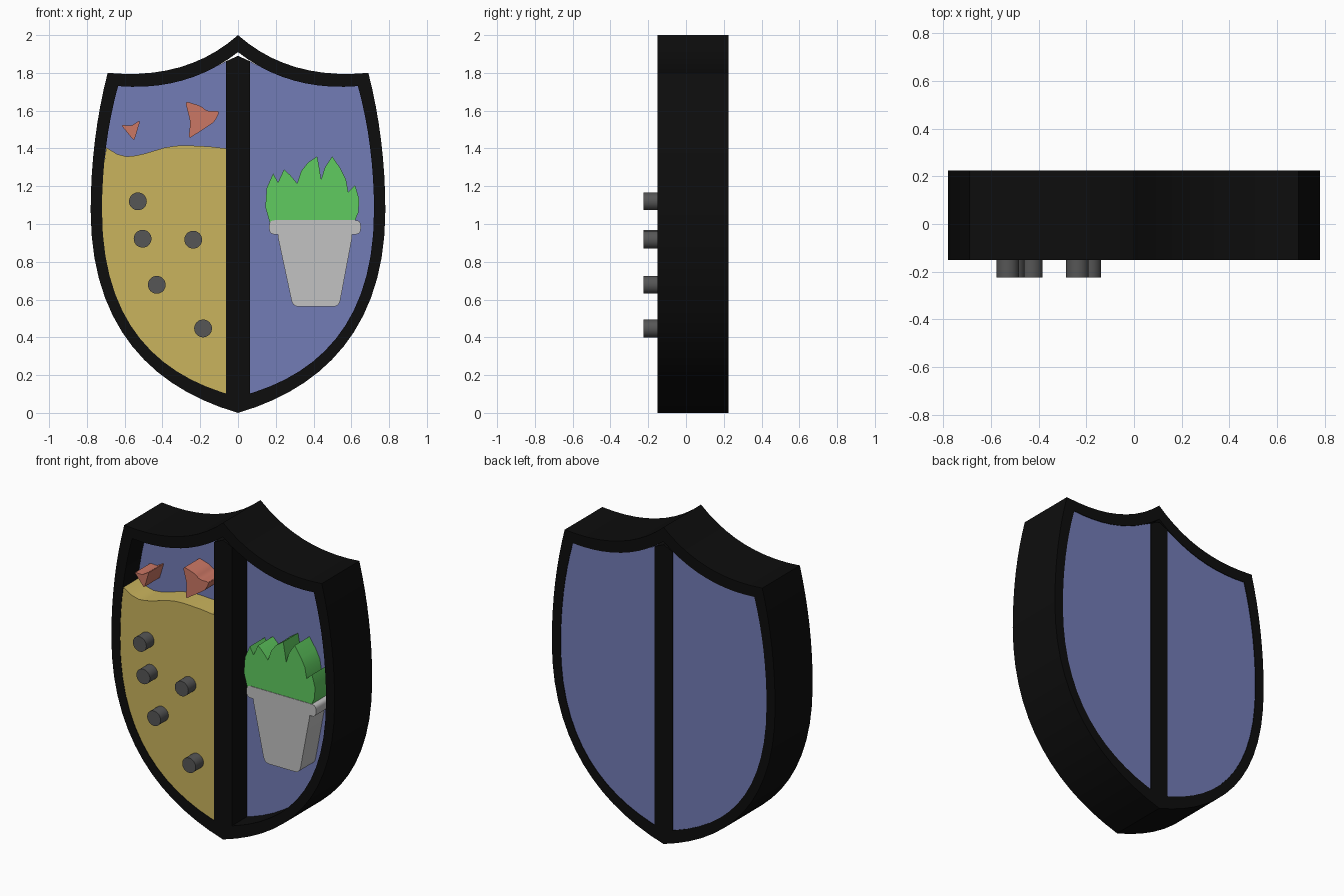
import bpy, bmesh, math
from mathutils import Vector

if "Cube" in bpy.data.objects:
    bpy.data.objects.remove(bpy.data.objects["Cube"], do_unlink=True)

FRONT, PANEL, BACK = -0.15, 0.0, 0.225
BAR = 0.0625


def material(name, rgb):
    m = bpy.data.materials.new(name)
    m.use_nodes = True
    m.diffuse_color = (*rgb, 1)
    m.node_tree.nodes["Principled BSDF"].inputs["Base Color"].default_value = (*rgb, 1)
    return m


black = material("black", (0.004, 0.004, 0.004))
blue = material("slate blue", (0.17, 0.20, 0.47))
yellow = material("sand yellow", (0.59, 0.455, 0.11))
salmon = material("salmon", (0.6, 0.185, 0.13))
green = material("leaf green", (0.117, 0.6, 0.117))
grey = material("light grey", (0.54, 0.54, 0.54))
dark = material("dark grey", (0.093, 0.093, 0.093))


def bezier(points, steps):
    """Sample a Bezier curve of any degree, leaving out its last point."""
    result = []
    for i in range(steps):
        pts = [Vector(p) for p in points]
        while len(pts) > 1:
            pts = [a.lerp(b, i / steps) for a, b in zip(pts, pts[1:])]
        result.append(tuple(pts[0]))
    return result


def rounded(points, radius, steps=5):
    """Replace every corner of a polygon with a small curve."""
    result = []
    for i, p in enumerate(points):
        p, a, b = Vector(p), Vector(points[i - 1]), Vector(points[(i + 1) % len(points)])
        start = p + (a - p).normalized() * radius
        end = p + (b - p).normalized() * radius
        result += bezier([start, p, end], steps) + [tuple(end)]
    return result


def finish(name, bm, mat):
    bmesh.ops.recalc_face_normals(bm, faces=bm.faces)
    mesh = bpy.data.meshes.new(name)
    bm.to_mesh(mesh)
    bm.free()
    mesh.materials.append(mat)
    ob = bpy.data.objects.new(name, mesh)
    bpy.context.collection.objects.link(ob)
    bpy.ops.object.select_all(action="DESELECT")
    ob.select_set(True)
    bpy.context.view_layer.objects.active = ob
    bpy.ops.object.shade_smooth_by_angle(angle=math.radians(25))
    return ob


def prism(name, outline, y0, y1, mat):
    """Extrude an x-z outline from y0 to y1."""
    bm = bmesh.new()
    rings = [[bm.verts.new((x, y, z)) for x, z in outline] for y in (y0, y1)]
    for ring in rings:
        bm.faces.new(ring)
    for i in range(len(outline)):
        bm.faces.new((rings[0][i - 1], rings[0][i], rings[1][i], rings[1][i - 1]))
    return finish(name, bm, mat)


def half_shield(peak, dip, corner, shoulder, side, low, toe, tip):
    """Right half of a shield outline, from the peak down to the tip."""
    return (bezier([peak, dip, corner], 10) + bezier([corner, shoulder, side], 8)
            + bezier([side, low, toe, tip], 14) + [tip])


def mirrored(half):
    return half + [(-x, z) for x, z in half[-2:0:-1]]


outer = half_shield((0, 2), (0.27, 1.76), (0.69, 1.80), (0.78, 1.45),
                    (0.78, 1.07), (0.78, 0.45), (0.45, 0.13), (0, 0))
inner = half_shield((0, 1.91), (0.27, 1.70), (0.635, 1.73), (0.72, 1.42),
                    (0.72, 1.07), (0.72, 0.47), (0.42, 0.19), (0, 0.085))

# Frame: a ring between the two outlines
bm = bmesh.new()
loops = [[bm.verts.new((x, y, z)) for x, z in mirrored(half)]
         for half, y in ((outer, FRONT), (outer, BACK), (inner, BACK), (inner, FRONT))]
for k in range(4):
    a, b = loops[k], loops[(k + 1) % 4]
    for i in range(len(a)):
        bm.faces.new((a[i - 1], a[i], b[i], b[i - 1]))
finish("shield_frame", bm, black)

# Centre bar with a pointed top just short of the frame
prism("centre_bar", [(-BAR, 0.08), (0, 0.06), (BAR, 0.08), (BAR, 1.862), (0, 1.89), (-BAR, 1.862)],
      FRONT, BACK, black)

# Blue panels on both sides of the bar
panel = [(BAR, 1.862)] + [p for p in inner if p[0] > BAR] + [(BAR, 0.1)]
for side, label in ((1, "left"), (-1, "right")):
    prism("panel_" + label, [(side * x, z) for x, z in panel], PANEL, BACK - 0.004, blue)

# Sand filling with a wavy top
wave = [(-BAR, 1.40), (-0.15, 1.41), (-0.265, 1.416), (-0.33, 1.414), (-0.39, 1.404),
        (-0.49, 1.374), (-0.54, 1.362), (-0.59, 1.357), (-0.64, 1.37), (-0.697, 1.405)]
sand = wave + [(-x, z) for x, z in inner if z < 1.39 and x > BAR] + [(-BAR, 0.1)]
prism("sand", sand, FRONT + 0.003, PANEL, yellow)

# Pebble studs
for i, (x, z) in enumerate([(-0.53, 1.12), (-0.505, 0.922), (-0.237, 0.917),
                            (-0.43, 0.678), (-0.185, 0.447)]):
    circle = [(x + 0.047 * math.cos(t * math.tau / 32), z + 0.047 * math.sin(t * math.tau / 32))
              for t in range(32)]
    prism(f"pebble_{i + 1}", circle, -0.225, FRONT + 0.02, dark)

# Two rounded, dart-like shapes above the sand
prism("small_dart", rounded([(-0.62, 1.525), (-0.565, 1.52), (-0.517, 1.55), (-0.55, 1.44)],
                            0.015), FRONT, PANEL, salmon)
prism("large_dart", rounded([(-0.28, 1.65), (-0.195, 1.625), (-0.165, 1.597), (-0.095, 1.598),
                             (-0.125, 1.54), (-0.262, 1.45), (-0.252, 1.54)], 0.022),
      FRONT, PANEL, salmon)

# Plant: a row of leaf tips
leaves = [(0.17, 1.0), (0.145, 1.09), (0.152, 1.19), (0.186, 1.268), (0.212, 1.22),
          (0.244, 1.29), (0.28, 1.255), (0.313, 1.215), (0.335, 1.28), (0.37, 1.325),
          (0.419, 1.358), (0.43, 1.3), (0.44, 1.235), (0.46, 1.3), (0.499, 1.358),
          (0.545, 1.29), (0.572, 1.235), (0.583, 1.17), (0.62, 1.205), (0.642, 1.13),
          (0.637, 1.06), (0.612, 1.0)]
prism("plant", leaves, FRONT + 0.002, PANEL, green)

# Pot with a rounded rim
prism("pot_body", rounded([(0.205, 0.96), (0.61, 0.96), (0.535, 0.562), (0.29, 0.562)], 0.035),
      FRONT, PANEL, grey)
prism("pot_rim", rounded([(0.165, 1.02), (0.65, 1.02), (0.65, 0.945), (0.165, 0.945)], 0.03),
      FRONT - 0.001, PANEL, grey)
